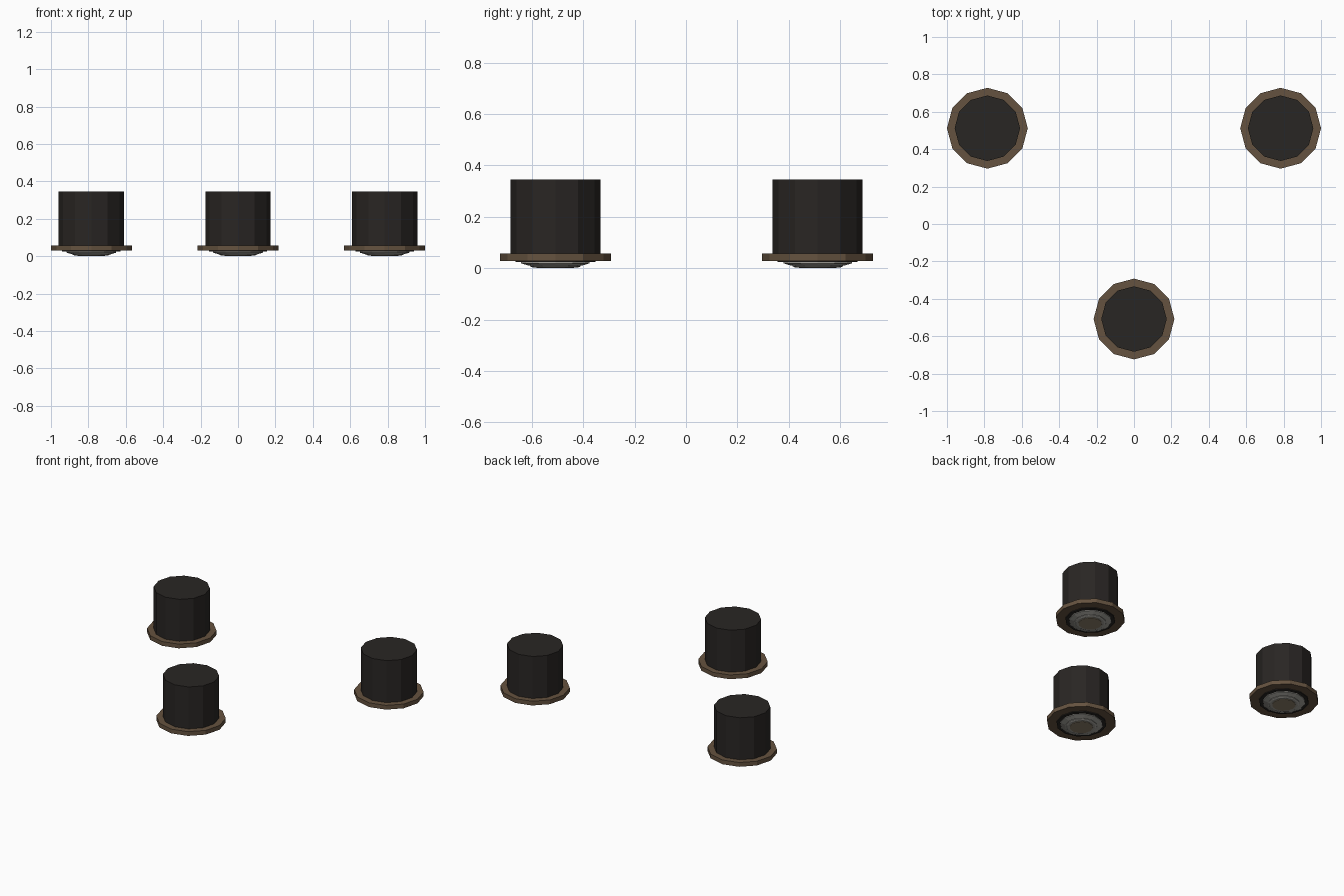
import bpy, math

if "Cube" in bpy.data.objects:
    bpy.data.objects.remove(bpy.data.objects["Cube"])

SIDES = 12


def material(name, rgb):
    m = bpy.data.materials.new(name)
    m.diffuse_color = (*rgb, 1)
    m.use_nodes = True
    m.node_tree.nodes["Principled BSDF"].inputs["Base Color"].default_value = m.diffuse_color
    return m


black = material("black_metal", (0.022, 0.019, 0.017))
bronze = material("bronze_trim", (0.13, 0.085, 0.05))
silver = material("reflector_silver", (0.36, 0.35, 0.32))
glass = material("lens_tan", (0.27, 0.22, 0.15))


def lathe(name, profile, centre, mat, closed=False):
    """Spin (radius, z) points round the z axis; open profiles get end caps."""
    n = len(profile)
    verts = [(r * math.cos(a), r * math.sin(a), z)
             for r, z in profile
             for a in (2 * math.pi * i / SIDES for i in range(SIDES))]
    faces = []
    for k in range(n if closed else n - 1):
        p, q = k * SIDES, (k + 1) % n * SIDES
        for i in range(SIDES):
            j = (i + 1) % SIDES
            faces.append((p + i, p + j, q + j, q + i))
    if not closed:
        faces.append(tuple(reversed(range(SIDES))))
        faces.append(tuple(range((n - 1) * SIDES, n * SIDES)))
    mesh = bpy.data.meshes.new(name)
    mesh.from_pydata(verts, [], faces)
    mesh.materials.append(mat)
    ob = bpy.data.objects.new(name, mesh)
    ob.location = (*centre, 0)
    bpy.context.collection.objects.link(ob)
    return ob


# Three identical recessed lamps: two at the back, one at the front
for tag, centre in (("left", (-0.784, 0.512)), ("right", (0.784, 0.512)),
                    ("front", (0, -0.508))):
    # Tall housing can
    lathe(f"housing_{tag}", [(0.175, 0.045), (0.175, 0.345)], centre, black)
    # Flat ceiling trim ring
    lathe(f"trim_ring_{tag}",
          [(0.155, 0.029), (0.216, 0.029), (0.216, 0.058), (0.155, 0.058)],
          centre, bronze, closed=True)
    # Dark baffle inside the trim
    lathe(f"baffle_{tag}", [(0.156, 0.024), (0.156, 0.05)], centre, black)
    # Flared reflector
    lathe(f"reflector_{tag}", [(0.103, 0.010), (0.133, 0.019), (0.133, 0.024)],
          centre, silver)
    # Lens bezel and lens
    lathe(f"lens_bezel_{tag}",
          [(0.072, 0.003), (0.088, 0.003), (0.098, 0.007), (0.098, 0.012), (0.072, 0.012)],
          centre, silver, closed=True)
    lathe(f"lens_{tag}", [(0.073, 0.0), (0.073, 0.012)], centre, glass)
